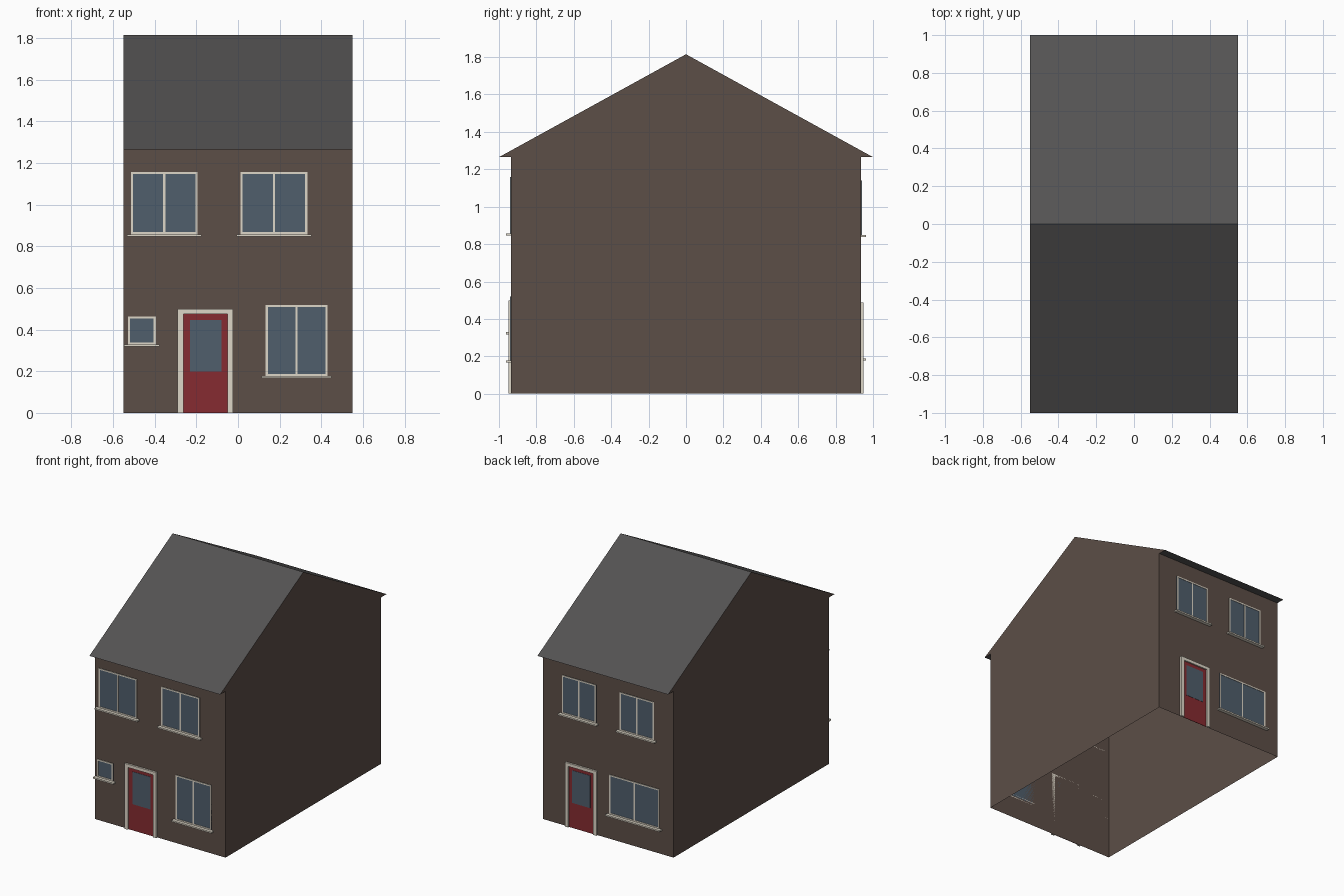
import bpy, bmesh

if "Cube" in bpy.data.objects:
    bpy.data.objects.remove(bpy.data.objects["Cube"])

W = 0.55      # half width of the house
D = 0.935     # distance of front and back wall from the centre


def srgb(r, g, b):
    return [(c / 255 / 12.92 if c < 11 else ((c / 255 + 0.055) / 1.055) ** 2.4) for c in (r, g, b)]


def material(name, rgb):
    m = bpy.data.materials.new(name)
    m.diffuse_color = (*srgb(*rgb), 1)
    m.use_nodes = True
    m.node_tree.nodes["Principled BSDF"].inputs["Base Color"].default_value = m.diffuse_color
    return m


BRICK = material("brick", (92, 78, 71))
SLATE = material("slate", (84, 83, 83))
TRIM = material("trim", (222, 215, 200))
GLASS = material("glass", (80, 94, 108))
RED = material("red_paint", (134, 43, 49))


def make_object(name, bm, mat):
    me = bpy.data.meshes.new(name)
    bm.to_mesh(me)
    bm.free()
    me.materials.append(mat)
    ob = bpy.data.objects.new(name, me)
    bpy.context.collection.objects.link(ob)
    return ob


def slabs(name, side, depth, rects, mat):
    """Boxes (x0, x1, z0, z1) standing proud of the front (-1) or back (+1) wall."""
    bm = bmesh.new()
    for x0, x1, z0, z1 in rects:
        cube = bmesh.ops.create_cube(bm, size=1)
        for v in cube["verts"]:
            v.co = ((x0 + x1) / 2 + v.co.x * (x1 - x0),
                    side * (D + depth / 2) + v.co.y * depth,
                    (z0 + z1) / 2 + v.co.z * (z1 - z0))
    return make_object(name, bm, mat)


def window(name, side, x0, x1, z0, z1, split=True):
    t = 0.01
    slabs(name + "_glass", side, 0.002, [(x0, x1, z0, z1)], GLASS)
    bars = [(x0, x0 + t, z0, z1), (x1 - t, x1, z0, z1),
            (x0 + t, x1 - t, z0, z0 + t), (x0 + t, x1 - t, z1 - t, z1)]
    if split:
        mid = (x0 + x1) / 2
        bars.append((mid - t / 2, mid + t / 2, z0 + t, z1 - t))
    slabs(name + "_frame", side, 0.005, bars, TRIM)
    slabs(name + "_sill", side, 0.027, [(x0 - 0.019, x1 + 0.019, z0 - 0.011, z0)], TRIM)


def door(name, side, x0, x1, top):
    t = 0.027
    slabs(name + "_frame", side, 0.014,
          [(x0, x0 + t, 0, top), (x1 - t, x1, 0, top), (x0 + t, x1 - t, top - 0.024, top)], TRIM)
    slabs(name + "_panel", side, 0.003, [(x0 + t, x1 - t, 0, top - 0.024)], RED)
    slabs(name + "_glass", side, 0.005, [(x0 + 0.059, x1 - 0.056, top - 0.298, top - 0.051)], GLASS)


# House shell: gable outline with eaves, open underneath
OUTLINE = [(-D, 0), (-D, 1.265), (-1, 1.265), (0, 1.815), (1, 1.265), (D, 1.265), (D, 0)]


def shell(name, strips, gables, mat):
    bm = bmesh.new()
    a = [bm.verts.new((-W, y, z)) for y, z in OUTLINE]
    b = [bm.verts.new((W, y, z)) for y, z in OUTLINE]
    for i in strips:
        bm.faces.new((a[i], b[i], b[i + 1], a[i + 1]))
    if gables:
        bm.faces.new(a)
        bm.faces.new(b[::-1])
    bmesh.ops.delete(bm, geom=[v for v in bm.verts if not v.link_faces], context='VERTS')
    return make_object(name, bm, mat)


shell("walls", (0, 5), True, BRICK)
shell("roof", (1, 2, 3, 4), False, SLATE)

# Front openings
window("front_upper_left_window", -1, -0.515, -0.194, 0.858, 1.158)
window("front_upper_right_window", -1, 0.012, 0.333, 0.858, 1.158)
window("front_small_window", -1, -0.529, -0.395, 0.329, 0.463, split=False)
window("front_lower_window", -1, 0.133, 0.431, 0.178, 0.519)
door("front_door", -1, -0.29, -0.024, 0.498)

# Back openings
window("back_upper_left_window", 1, 0.10, 0.387, 0.849, 1.14)
window("back_upper_right_window", 1, -0.387, -0.10, 0.849, 1.14)
window("back_lower_window", 1, -0.432, -0.012, 0.189, 0.489)
door("back_door", 1, 0.089, 0.355, 0.489)
